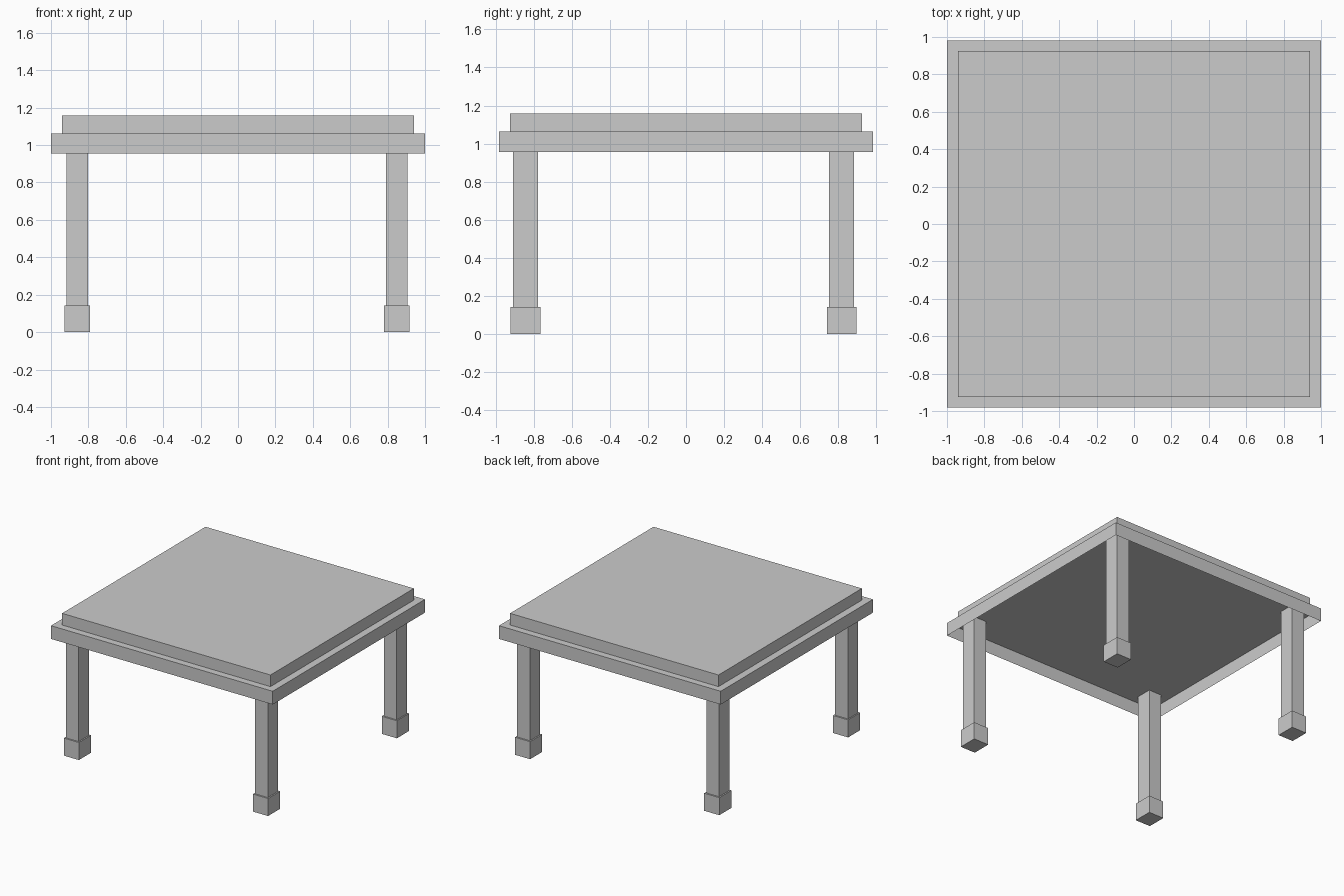
import bpy
import bmesh

if "Cube" in bpy.data.objects:
    bpy.data.objects.remove(bpy.data.objects["Cube"])


def box(name, x, y, z, open_bottom=False):
    """Box from (min, max) ranges, optionally without its underside."""
    bm = bmesh.new()
    bmesh.ops.create_cube(bm, size=1)
    for v in bm.verts:
        for i, (lo, hi) in enumerate((x, y, z)):
            v.co[i] = hi if v.co[i] > 0 else lo
    bm.normal_update()
    if open_bottom:
        under = [f for f in bm.faces if f.normal.z < -0.5]
        bmesh.ops.delete(bm, geom=under, context='FACES_ONLY')
    mesh = bpy.data.meshes.new(name)
    bm.to_mesh(mesh)
    bm.free()
    obj = bpy.data.objects.new(name, mesh)
    bpy.context.collection.objects.link(obj)
    return obj


def around(centre, width):
    return (centre - width / 2, centre + width / 2)


APRON_Z, LEDGE_Z, TOP_Z, FOOT_Z = 0.955, 1.063, 1.158, 0.143

# Thin apron shell, hollow underneath, with the raised top on it
box("apron", (-1, 1), (-0.981, 0.981), (APRON_Z, LEDGE_Z), open_bottom=True)
box("table_top", (-0.94, 0.94), (-0.924, 0.924), (LEDGE_Z, TOP_Z))

# Four legs running up inside the apron, each on a wider block foot
for side, cx in (("left", -0.859), ("right", 0.848)):
    for end, cy in (("front", -0.843), ("back", 0.817)):
        box(f"{end}_{side}_leg", around(cx, 0.115), around(cy, 0.131), (FOOT_Z, LEDGE_Z))
        box(f"{end}_{side}_foot", around(cx, 0.136), around(cy, 0.156), (0, FOOT_Z))
